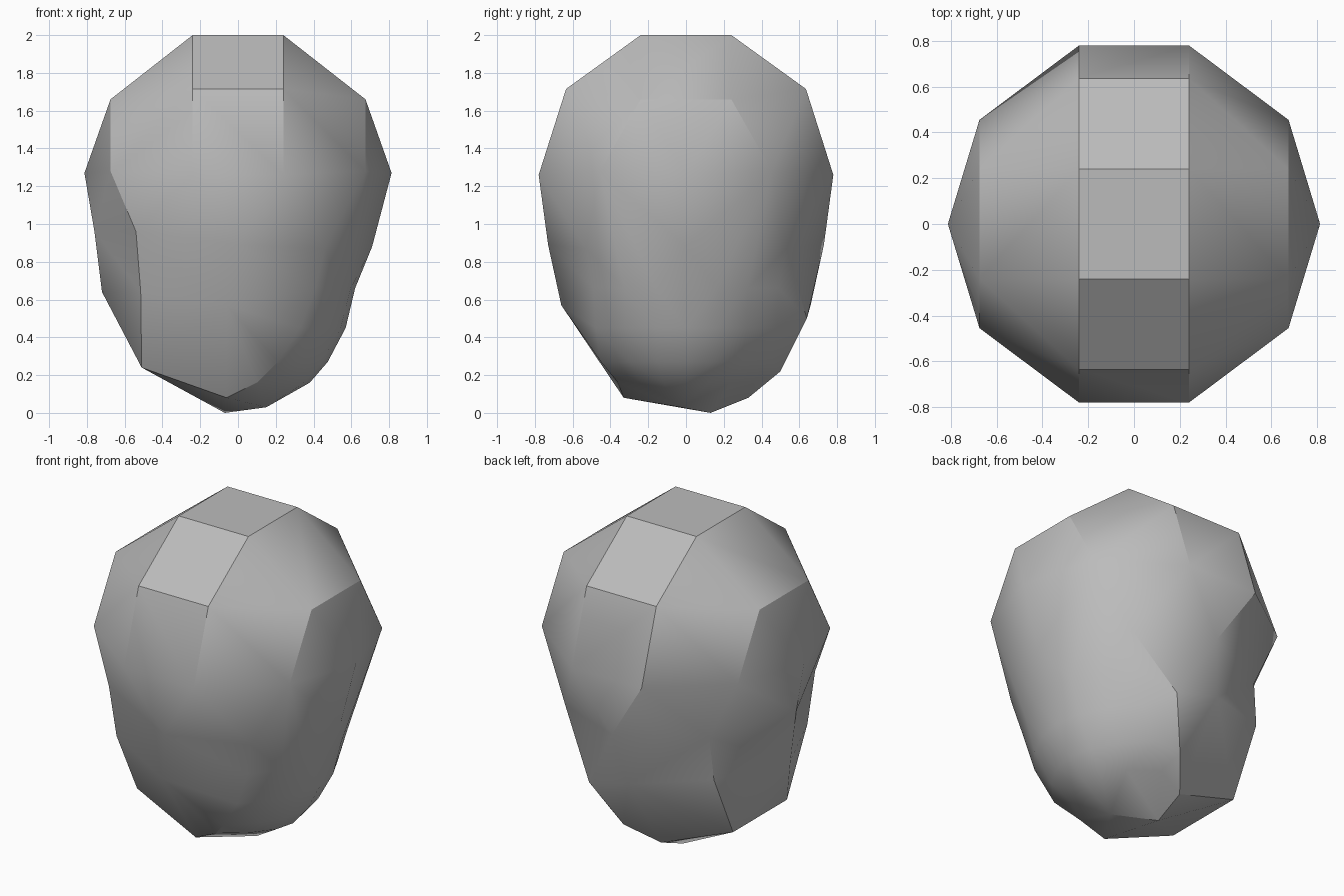
import bpy, bmesh, math
from mathutils import Vector

cube = bpy.data.objects.get("Cube")
if cube:
    bpy.data.objects.remove(cube, do_unlink=True)

points = []

# Faceted cap: mirrored in x and y
for sx in (-1, 1):
    for sy in (-1, 1):
        for x, y, z in ((.24, .24, 2), (.24, .635, 1.715), (.24, .78, 1.26),
                        (.675, .24, 1.66), (.675, .455, 1.28)):
            points.append((sx * x, sy * y, z))
    points.append((sx * .813, 0, 1.27))

# Flat chipped side and the middle of front and back
points += [(-.54, -.5, .96), (-.49, .47, .9), (-.76, 0, .96), (-.72, 0, .64)]
for s in (-1, 1):
    points += [(-.515, s * .46, .64), (-.51, s * .265, .24),
               (0, s * .73, .89), (-.06, s * .66, .57), (-.06, s * .33, .08)]

# Back corner and underside
points += [(.22, .64, .5), (.08, .5, .22), (-.07, .13, 0), (.15, -.03, .03)]

# Rounded lower side: rows bulging from the edges to the middle
points += [(.46, -.53, .87), (.46, .53, .87), (.71, 0, .88)]
for z, mid, side, width in ((.66, .62, .41, .49), (.45, .57, .33, .48),
                            (.27, .475, .21, .45), (.16, .38, .1, .36)):
    for i in range(-3, 4):
        t = i / 3
        points.append((side + (mid - side) * (1 - t * t), t * width, z))

# Skin the points on a sphere first, then move them to their real places
centre = Vector((0, 0, 1.05))
bm = bmesh.new()
place = bm.verts.layers.float_vector.new("place")
for p in points:
    d = Vector(p) - centre
    d.z *= .8
    v = bm.verts.new(d.normalized())
    v[place] = Vector(p)
bmesh.ops.convex_hull(bm, input=bm.verts[:])
for v in bm.verts:
    v.co = v[place]
bm.verts.layers.float_vector.remove(place)
bmesh.ops.dissolve_limit(bm, angle_limit=math.radians(1),
                         verts=bm.verts[:], edges=bm.edges[:])
bmesh.ops.recalc_face_normals(bm, faces=bm.faces[:])

mesh = bpy.data.meshes.new("boulder")
bm.to_mesh(mesh)
bm.free()

# Plain grey stone
grey = bpy.data.materials.new("stone_grey")
grey.use_nodes = True
colour = (.5, .5, .5, 1)
grey.diffuse_color = colour
grey.node_tree.nodes["Principled BSDF"].inputs["Base Color"].default_value = colour
mesh.materials.append(grey)

boulder = bpy.data.objects.new("boulder", mesh)
bpy.context.collection.objects.link(boulder)
bpy.ops.object.select_all(action='DESELECT')
boulder.select_set(True)
bpy.context.view_layer.objects.active = boulder
bpy.ops.object.shade_smooth_by_angle(angle=math.radians(30))
